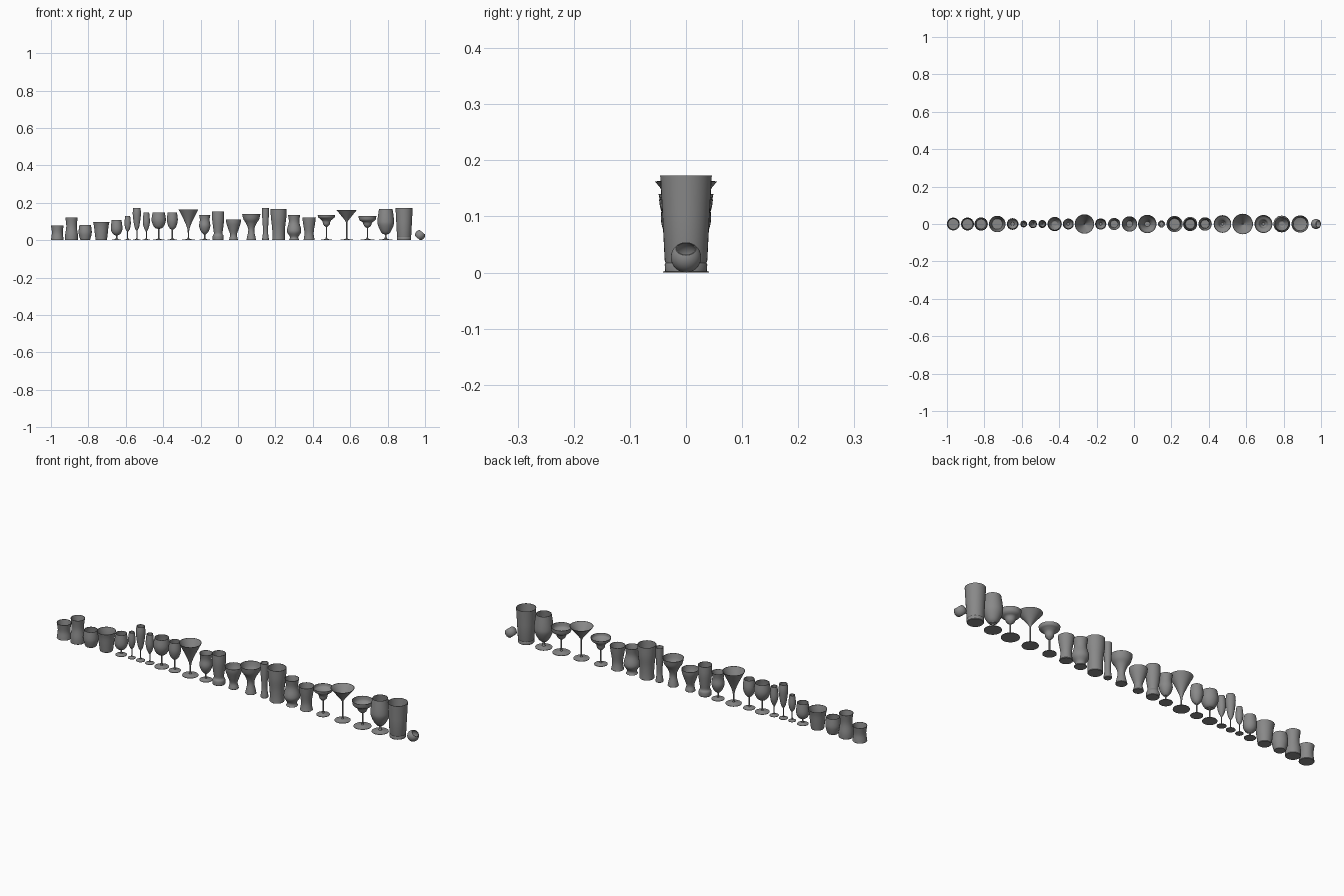
import bpy, math
from mathutils import Matrix

if "Cube" in bpy.data.objects:
    bpy.data.objects.remove(bpy.data.objects["Cube"])

SEG = 32
WALL = 0.0018

# dark grey glass
glass = bpy.data.materials.new("dark_grey_glass")
glass.diffuse_color = (0.25, 0.25, 0.25, 1)
glass.use_nodes = True
glass.node_tree.nodes["Principled BSDF"].inputs["Base Color"].default_value = glass.diffuse_color


def smooth_path(pts, n=4):
    """Catmull-Rom curve through a few (radius, height) points."""
    out = []
    for i in range(len(pts) - 1):
        p0, p1 = pts[max(i - 1, 0)], pts[i]
        p2, p3 = pts[i + 1], pts[min(i + 2, len(pts) - 1)]
        for k in range(n):
            t = k / n
            out.append(tuple(
                0.5 * (2 * b + (c - a) * t + (2 * a - 5 * b + 4 * c - d) * t * t
                       + (3 * b - a - 3 * c + d) * t ** 3)
                for a, b, c, d in zip(p0, p1, p2, p3)))
    return out + [pts[-1]]


def lathe(name, x, prof, matrix=None):
    """Spin a profile that starts and ends on the axis."""
    inner = prof[1:-1]
    verts = [(0, 0, prof[0][1])]
    for r, z in inner:
        verts += [(r * math.cos(2 * math.pi * s / SEG),
                   r * math.sin(2 * math.pi * s / SEG), z) for s in range(SEG)]
    verts.append((0, 0, prof[-1][1]))
    last, faces = len(verts) - 1, []
    end = 1 + (len(inner) - 1) * SEG
    for s in range(SEG):
        n = (s + 1) % SEG
        faces.append((0, 1 + n, 1 + s))
        faces.append((last, end + s, end + n))
        for i in range(len(inner) - 1):
            a, b = 1 + i * SEG, 1 + (i + 1) * SEG
            faces.append((a + s, a + n, b + n, b + s))
    me = bpy.data.meshes.new(name)
    me.from_pydata(verts, [], faces)
    me.materials.append(glass)
    if matrix:
        me.transform(matrix)
    ob = bpy.data.objects.new(name, me)
    bpy.context.collection.objects.link(ob)
    ob.location.x = x
    bpy.ops.object.select_all(action='DESELECT')
    ob.select_set(True)
    bpy.context.view_layer.objects.active = ob
    bpy.ops.object.shade_smooth_by_angle(angle=math.radians(35))
    return ob


def hollow(outer, floor):
    """Inside wall following the outside, from the rim down to the floor."""
    inside = [(max(r - WALL, 0.0008), z) for r, z in reversed(outer) if z > floor + 0.001]
    return inside + [(inside[-1][0] * 0.92, floor), (0, floor)]


def tumbler(name, x, pts, floor=0.008):
    r0 = pts[0][0]
    outer = smooth_path(pts)
    outer[0] = (r0, 0.002)
    lathe(name, x, [(0, 0), (r0 - 0.002, 0)] + outer + hollow(outer, floor))


def stemware(name, x, foot, stem_top, bowl, stem=0.0035):
    base = [(0, 0), (foot, 0), (foot, 0.002), (foot * 0.5, 0.004),
            (stem * 1.6, 0.008), (stem, 0.015)]
    outer = smooth_path([(stem, stem_top)] + bowl)
    lathe(name, x, base + outer + hollow(outer, stem_top + 0.003))


# tumblers on the left
tumbler("waisted_tumbler", -0.966, [(.034, 0), (.032, .015), (.029, .042), (.034, .078)])
tumbler("bottle_shaped_tumbler", -0.89, [(.034, 0), (.034, .03), (.028, .075), (.033, .12)])
tumbler("rounded_tumbler", -0.817, [(.026, 0), (.034, .03), (.035, .05), (.031, .081)])
tumbler("tapered_tumbler", -0.731, [(.030, 0), (.035, .04), (.039, .075), (.044, .098)])

# small stemmed glasses
stemware("small_snifter", -0.649, .026, .024, [(.022, .036), (.031, .062), (.026, .108)])
stemware("small_flute", -0.59, .018, .045, [(.012, .06), (.017, .09), (.013, .130)], .0025)
stemware("tall_flute", -0.541, .021, .05, [(.012, .07), (.019, .11), (.022, .145), (.019, .173)], .0025)
stemware("tulip_flute", -0.49, .021, .045, [(.014, .07), (.019, .10), (.015, .147)], .0025)
stemware("wide_wine_glass", -0.424, .033, .06, [(.024, .07), (.038, .105), (.033, .147)])
stemware("wine_glass", -0.351, .028, .055, [(.019, .07), (.029, .105), (.025, .147)])
stemware("cone_glass", -0.265, .037, .04, [(.007, .065), (.023, .105), (.052, .163)])
stemware("flared_goblet", -0.178, .030, .03, [(.019, .045), (.030, .075), (.026, .108), (.030, .135)])

# footed beer and dessert glasses
tumbler("footed_beer_glass", -0.106, [(.029, 0), (.029, .022), (.023, .035), (.026, .06),
                                      (.032, .11), (.032, .153)], .04)
tumbler("footed_sundae_glass", -0.024, [(.024, 0), (.022, .01), (.018, .03), (.028, .06),
                                        (.038, .09), (.041, .11)], .035)
tumbler("trumpet_glass", 0.071, [(.026, 0), (.023, .015), (.016, .055), (.027, .088),
                                 (.042, .112), (.049, .14)], .06)
tumbler("slim_beer_glass", 0.147, [(.018, 0), (.017, .015), (.013, .05), (.017, .11), (.019, .173)], .03)
tumbler("large_pint_glass", 0.217, [(.034, 0), (.033, .03), (.035, .07), (.041, .12), (.043, .168)], .012)
tumbler("tulip_beer_glass", 0.30, [(.028, 0), (.022, .016), (.036, .04), (.037, .06),
                                   (.028, .098), (.033, .135)], .025)
tumbler("flared_beer_glass", 0.38, [(.030, 0), (.026, .02), (.025, .045), (.032, .09), (.036, .12)], .015)

# cocktail glasses
stemware("stepped_cocktail_glass", 0.473, .031, .07,
         [(.017, .083), (.022, .102), (.034, .114), (.044, .122), (.047, .135)])
stemware("martini_glass", 0.581, .037, .095, [(.014, .112), (.055, .162)])
stemware("wide_cocktail_glass", 0.692, .041, .065,
         [(.018, .077), (.026, .095), (.038, .103), (.045, .112), (.048, .13)])

# large glasses on the right
stemware("large_goblet", 0.79, .039, .03, [(.024, .042), (.042, .08), (.044, .11), (.036, .168)], .005)
pint = [(.037, .002), (.038, .014), (.0365, .017), (.038, .022), (.042, .10), (.046, .173)]
lathe("straight_pint_glass", 0.888, [(0, 0), (.035, 0)] + pint + hollow(pint, .02))

# tipped ball-shaped cup
R = .027
angles = [math.radians(a) for a in range(-50, 49, 7)]
ball = [(R * math.cos(a), R * math.sin(a)) for a in angles]
lathe("tipped_ball_cup", 0.973, [(0, ball[0][1])] + ball + hollow(ball, -R * .7),
      Matrix.Translation((0, 0, .027)) @ Matrix.Rotation(math.radians(40), 4, 'Y'))
